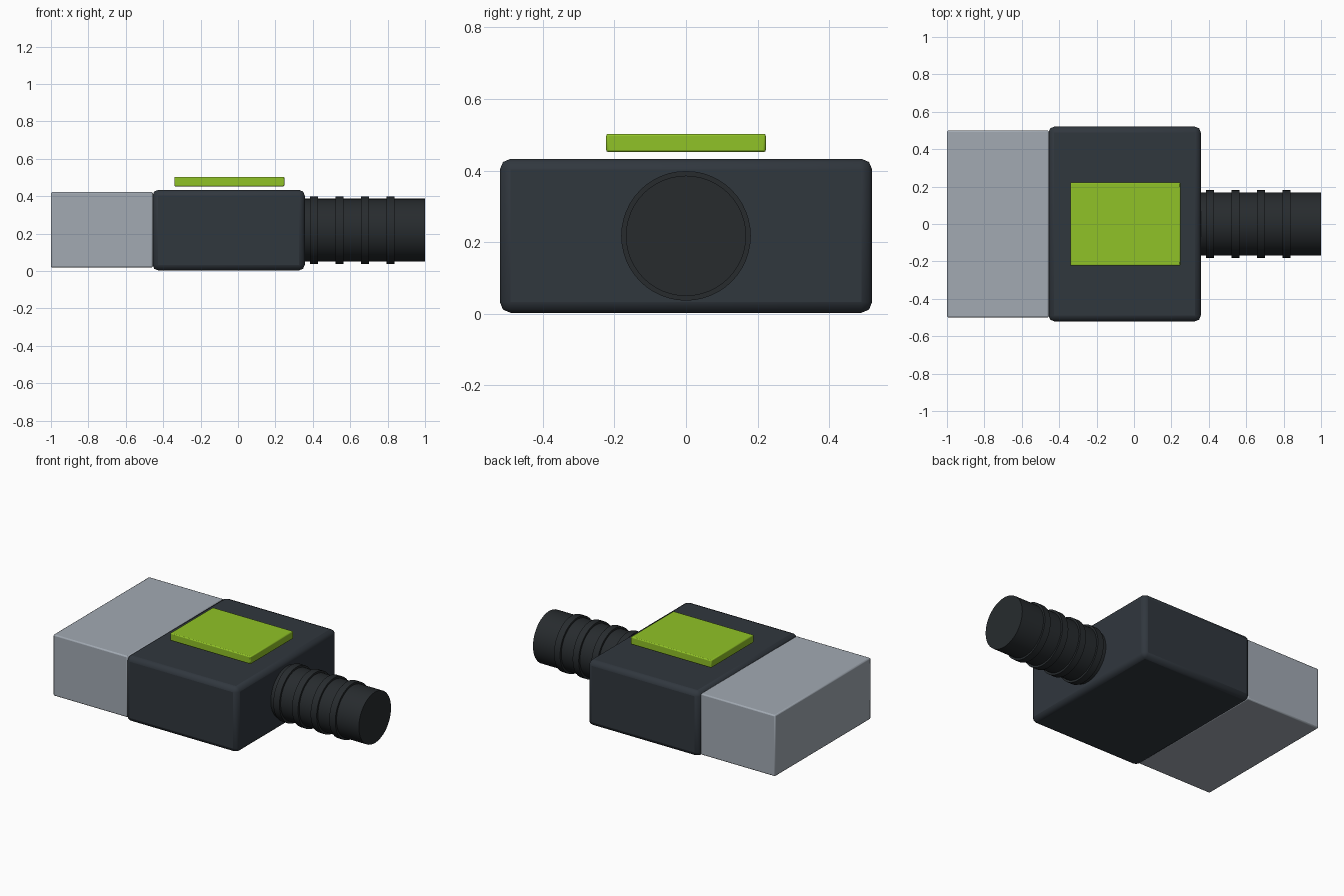
import bpy
import math

if "Cube" in bpy.data.objects:
    bpy.data.objects.remove(bpy.data.objects["Cube"])


def material(name, color):
    m = bpy.data.materials.new(name)
    m.diffuse_color = (*color, 1)
    m.use_nodes = True
    m.node_tree.nodes["Principled BSDF"].inputs["Base Color"].default_value = m.diffuse_color
    return m


def finish(obj, name, mat):
    obj.name = name
    obj.data.materials.append(mat)
    bpy.ops.object.shade_smooth_by_angle(angle=math.radians(30))
    return obj


def box(name, lo, hi, bevel, segments, mat):
    bpy.ops.mesh.primitive_cube_add(size=1, location=[(a + b) / 2 for a, b in zip(lo, hi)])
    obj = bpy.context.object
    obj.scale = [b - a for a, b in zip(lo, hi)]
    bpy.ops.object.transform_apply(location=False, rotation=False, scale=True)
    mod = obj.modifiers.new("Bevel", 'BEVEL')
    mod.width = bevel
    mod.segments = segments
    return finish(obj, name, mat)


def x_cylinder(name, x0, x1, radius, mat):
    bpy.ops.mesh.primitive_cylinder_add(vertices=48, radius=radius, depth=x1 - x0,
                                        location=((x0 + x1) / 2, 0, 0.218),
                                        rotation=(0, math.pi / 2, 0))
    return finish(bpy.context.object, name, mat)


metal = material("metal", (0.36, 0.40, 0.45))
dark = material("dark_plastic", (0.03, 0.038, 0.048))
rubber = material("black_rubber", (0.02, 0.024, 0.027))
green = material("green_label", (0.28, 0.54, 0.02))

# Metal plug and plastic housing
box("plug_shell", (-1, -0.5, 0.018), (-0.455, 0.5, 0.422), 0.008, 2, metal)
box("housing", (-0.457, -0.52, 0.003), (0.357, 0.52, 0.433), 0.03, 2, dark)

# Raised panel hovering just above the housing
box("top_panel", (-0.34, -0.223, 0.452), (0.248, 0.223, 0.503), 0.006, 2, green)

# Cable strain relief with ribs
x_cylinder("cable_sleeve", 0.34, 1.0, 0.168, rubber)
for i in range(4):
    c = 0.407 + i * 0.136
    x_cylinder(f"sleeve_rib_{i + 1}", c - 0.022, c + 0.022, 0.181, rubber)
